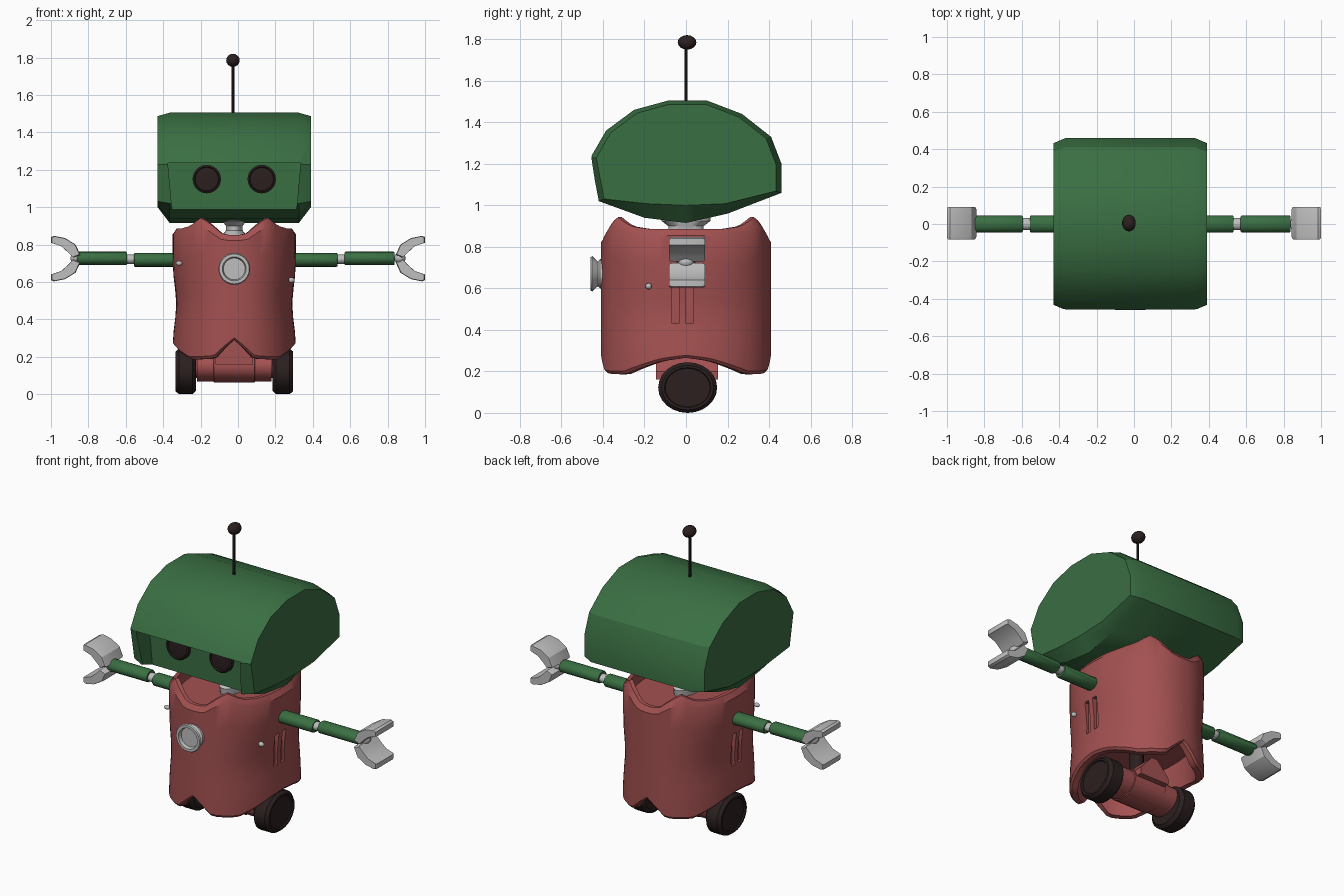
import bpy, bmesh, math
from mathutils import Matrix, Vector

if "Cube" in bpy.data.objects:
    bpy.data.objects.remove(bpy.data.objects["Cube"])
CX = -0.02  # centre line of head and body


def material(name, rgb):
    m = bpy.data.materials.new(name)
    m.use_nodes = True
    m.diffuse_color = (*rgb, 1)
    bsdf = next(n for n in m.node_tree.nodes if n.type == 'BSDF_PRINCIPLED')
    bsdf.inputs["Base Color"].default_value = (*rgb, 1)
    return m


GREEN = material("green paint", (0.042, 0.158, 0.055))
RED = material("faded red paint", (0.37, 0.082, 0.082))
DARK = material("dark rubber", (0.025, 0.014, 0.014))
GREY = material("light grey metal", (0.52, 0.52, 0.52))


def finish(name, bm, mat, angle=35):
    bmesh.ops.recalc_face_normals(bm, faces=bm.faces)
    me = bpy.data.meshes.new(name)
    bm.to_mesh(me)
    bm.free()
    me.materials.append(mat)
    ob = bpy.data.objects.new(name, me)
    bpy.context.collection.objects.link(ob)
    smooth(ob, angle)
    return ob


def smooth(ob, angle=35):
    bpy.ops.object.select_all(action='DESELECT')
    ob.select_set(True)
    bpy.context.view_layer.objects.active = ob
    bpy.ops.object.shade_smooth_by_angle(angle=math.radians(angle))


def loft(name, rings, mat, cap=True, closed=False, angle=35):
    """Skin a list of equal-length point rings."""
    bm = bmesh.new()
    vs = [[bm.verts.new(p) for p in r] for r in rings]
    pairs = list(zip(vs, vs[1:])) + ([(vs[-1], vs[0])] if closed else [])
    for a, b in pairs:
        for i in range(len(a)):
            j = (i + 1) % len(a)
            bm.faces.new((a[i], a[j], b[j], b[i]))
    if cap:
        bm.faces.new(vs[0])
        bm.faces.new(vs[-1])
    return finish(name, bm, mat, angle)


def lathe(name, prof, mat, loc, axis='Z', squash=(1, 1), seg=20):
    """Turn (radius, height) pairs round an axis; squash scales the two cross directions."""
    def place(r, h, t):
        u, v = r * math.cos(t) * squash[0], r * math.sin(t) * squash[1]
        p = {'X': (h, u, v), 'Y': (u, h, v), 'Z': (u, v, h)}[axis]
        return Vector(loc) + Vector(p)
    rings = [[place(r, h, math.tau * i / seg) for i in range(seg)] for r, h in prof]
    return loft(name, rings, mat)


def ball(name, loc, size, mat):
    bm = bmesh.new()
    bmesh.ops.create_uvsphere(bm, u_segments=14, v_segments=8, radius=1,
                              matrix=Matrix.Translation(loc) @ Matrix.Diagonal((*size, 1)))
    return finish(name, bm, mat, 60)


def box(name, loc, size, mat):
    bm = bmesh.new()
    bmesh.ops.create_cube(bm, size=1, matrix=Matrix.Translation(loc) @ Matrix.Diagonal((*size, 1)))
    return finish(name, bm, mat)


def cut(ob, cutters):
    for c in cutters:
        mod = ob.modifiers.new("cut", 'BOOLEAN')
        mod.object, mod.operation, mod.solver = c, 'DIFFERENCE', 'EXACT'
    dg = bpy.context.evaluated_depsgraph_get()
    me = bpy.data.meshes.new_from_object(ob.evaluated_get(dg))
    ob.modifiers.clear()
    ob.data = me
    for c in cutters:
        bpy.data.objects.remove(c)
    smooth(ob)


def interp(table, x):
    for (a, p), (b, q) in zip(table, table[1:]):
        if x <= b:
            return p + (q - p) * (x - a) / (b - a)
    return table[-1][1]


# Body: hollow oval shell with wavy rims, four low feet and four raised corners
TOP = [(0, .885), (25, .885), (42, .90), (57, .945), (70, .90), (80, .855), (90, .85)]
BOTTOM = [(0, .265), (15, .25), (46, .185), (72, .19), (90, .29)]


def body_ring(f, inset):
    ring = []
    for i in range(64):
        t = math.tau * i / 64
        c, s = math.cos(t), math.sin(t)
        fold = math.degrees(math.atan2(abs(s), abs(c)))
        lo, hi = interp(BOTTOM, fold), interp(TOP, fold)
        z = lo + (hi - lo) * f
        waist = 1 - 0.06 * math.exp(-((z - .48) / .13) ** 2)
        x = math.copysign(abs(c) ** .92, c) * (.33 * waist - inset)
        y = math.copysign(abs(s) ** .92, s) * (.41 - inset)
        ring.append((CX + x, y, z))
    return ring


steps = [(0, .012), (.02, 0), (.12, 0), (.24, 0), (.36, 0), (.48, 0), (.6, 0), (.75, 0), (.95, 0), (1, .022),
         (1, .045), (.8, .05), (.5, .05), (.2, .05), (0, .045)]
body = loft("body_shell", [body_ring(*s) for s in steps], RED, cap=False, closed=True)
cut(body, [box("slot_cutter", (CX + s * .34, y, .53), (.09, .033, .2), RED)
           for s in (1, -1) for y in (-.05, .017)])
lathe("body_deck", [(1, .78), (1, .81)], RED, (CX, 0, 0), squash=(.295, .375), seg=32)
lathe("body_floor", [(1, .42), (1, .44)], RED, (CX, 0, 0), squash=(.275, .375), seg=32)

# Chest lamp and side knobs
lathe("chest_lamp", [(.075, .03), (.07, -.005), (.06, -.015), (.085, -.042), (.08, -.05), (.064, -.05), (.058, -.03)],
      GREY, (CX, -.41, .67), 'Y', seg=24)
ball("left_knob", (.285, -.18, .61), (.018, .015, .015), GREY)
ball("right_knob", (-.315, -.24, .70), (.018, .013, .013), GREY)

# Neck
lathe("neck", [(.06, .79), (.065, .85), (.045, .875), (.045, .90), (.062, .925), (.062, .95)],
      GREY, (CX, 0, 0), squash=(1, 1.9))

# Head: side profile lofted across, ends bevelled, face recessed
PROFILE = [(-.46, 1.23), (-.385, 1.36), (-.25, 1.46), (-.085, 1.505), (.1, 1.505), (.27, 1.44), (.41, 1.33),
           (.46, 1.2), (.46, 1.06), (.2, .96), (0, .915), (-.2, .94), (-.42, 1.02)]


def head_ring(x, k):
    if k == 1:
        return [(CX + x, y, z) for y, z in PROFILE]
    return [(CX + x, y * k, max(1.2 + (z - 1.2) * k, 1.0 + .04 * abs(y))) for y, z in PROFILE]


head = loft("head", [head_ring(-.41, .94), head_ring(-.345, 1), head_ring(.345, 1), head_ring(.41, .94)],
            GREEN, angle=28)
trapezoid = [(-.355, 1.235), (.355, 1.235), (.32, .85), (-.32, .85)]
cut(head, [loft("face_cutter", [[(CX + x, y, z) for x, z in trapezoid] for y in (-.6, -.33)], GREEN)])

# Eyes
for side, s in (("left", 1), ("right", -1)):
    lathe(side + "_eye", [(.076, .01), (.076, -.022), (.066, -.028), (.062, -.02), (.05, -.022)],
          DARK, (CX + s * .147, -.33, 1.15), 'Y', seg=24)

# Antenna
lathe("antenna_rod", [(.008, 1.48), (.008, 1.77)], DARK, (CX - .007, 0, 0), seg=8)
ball("antenna_tip", (CX - .007, .005, 1.785), (.037, .045, .035), DARK)

# Arms and claws
UPPER = [(.018, 0), (.053, .012), (.08, .055), (.14, .082)]
for side, s in (("left", 1), ("right", -1)):
    def limb(name, a, b, r, mat, z=.722):
        lathe(side + name, [(r * .9, s * a), (r, s * (a + .006)), (r, s * (b - .006)), (r * .9, s * b)],
              mat, (-.012, 0, z), 'X', (1.25, 1), 16)
    limb("_upper_arm", .27, .545, .037, GREEN, .718)
    limb("_elbow", .53, .60, .025, GREY)
    limb("_forearm", .582, .85, .036, GREEN, .726)
    ball(side + "_wrist", (s * .865, 0, .727), (.032, .04, .03), GREY)
    for part, d in (("upper", 1), ("lower", -1)):
        outer = [(.843, .02), (.868, .075), (.925, .11), (.985, .122), (1, .115)]
        inner = [(1, .085), (.945, .066), (.905, .03), (.88, .004)]
        outline = outer + inner
        rings = []
        for y, k in ((-.082, .93), (-.07, 1), (.08, 1), (.092, .93)):
            rings.append([(s * (.93 + (x - .93) * k), y, .725 + d * (.07 + (z - .07) * k)) for x, z in outline])
        loft(f"{side}_{part}_claw", rings, GREY, angle=30)

# Wheels and axle housing
for side, s in (("left", 1), ("right", -1)):
    lathe(side + "_wheel", [(.12, .205), (.142, .222), (.142, .295), (.125, .313), (.112, .313), (.108, .306)]
          if s > 0 else [(.12, -.205), (.142, -.222), (.142, -.295), (.125, -.313), (.112, -.313), (.108, -.306)],
          DARK, (CX, .008, .122), 'X', (1, .86), 24)
lathe("axle_housing", [(.075, -.22), (.075, -.2), (.1, -.2), (.1, -.11), (.106, -.108), (.106, .108),
                       (.1, .11), (.1, .2), (.075, .2), (.075, .22)], RED, (CX, .005, .15), 'X', (1.1, .83), 24)
yoke = [(-.1, .16), (.1, .16), (.1, .2), (.02, .29), (-.02, .29), (-.1, .2)]
loft("axle_yoke", [[(CX + x, y, z) for x, z in yoke] for y in (-.145, .155)], RED)
lathe("axle_post", [(.04, .25), (.04, .43)], DARK, (CX, 0, 0), seg=12)
